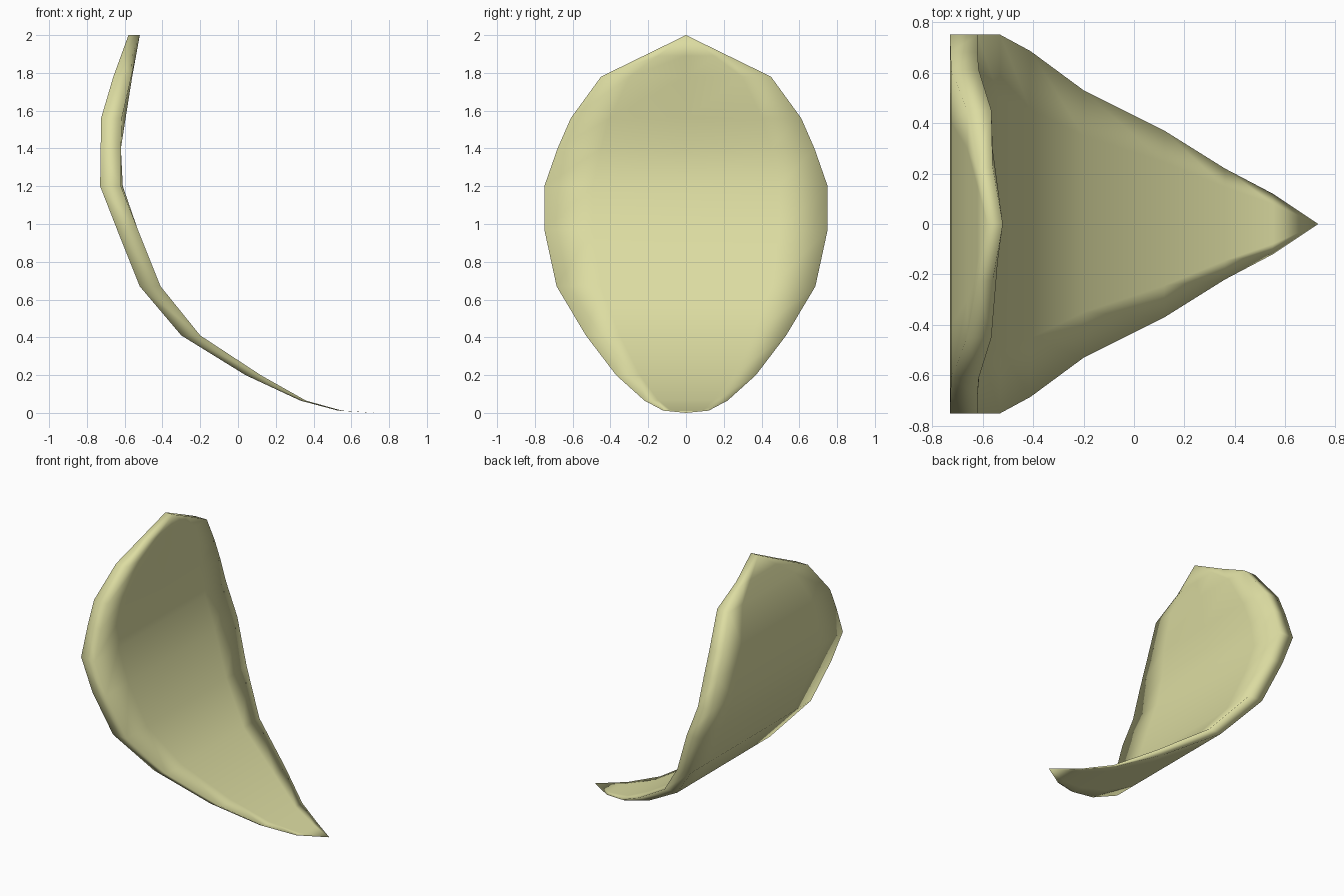
import bpy, bmesh

if "Cube" in bpy.data.objects:
    bpy.data.objects.remove(bpy.data.objects["Cube"])

# Rows from tip to peak: z, half width, inner x at centre, inner x at rim, outer x
ROWS = [
    (0.012, 0.12, 0.55, 0.55, 0.53),
    (0.065, 0.22, 0.36, 0.36, 0.33),
    (0.20, 0.37, 0.12, 0.12, 0.04),
    (0.41, 0.53, -0.20, -0.20, -0.30),
    (0.67, 0.685, -0.41, -0.41, -0.52),
    (0.97, 0.75, -0.53, -0.53, -0.64),
    (1.20, 0.75, -0.61, -0.62, -0.73),
    (1.40, 0.68, -0.62, -0.62, -0.727),
    (1.56, 0.61, -0.595, -0.615, -0.725),
    (1.78, 0.45, -0.56, -0.565, -0.66),
    (1.89, 0.225, -0.54, -0.56, -0.62),
]
COLS = [-1, -0.66, 0, 0.66, 1]

bm = bmesh.new()
tip = bm.verts.new((0.73, 0, 0))
peak_in = bm.verts.new((-0.52, 0, 2))
peak_out = bm.verts.new((-0.58, 0, 2))

# Inner and outer skins
inner, outer = [], []
for z, w, xc, xr, xo in ROWS:
    inner.append([bm.verts.new((xr if abs(c) == 1 else xc, c * w, z)) for c in COLS])
    outer.append([bm.verts.new((xo, c * w, z)) for c in COLS])
for skin, peak in ((inner, peak_in), (outer, peak_out)):
    for a, b in zip(skin, skin[1:]):
        for i in range(4):
            bm.faces.new((a[i], a[i + 1], b[i + 1], b[i]))
    for i in range(4):
        bm.faces.new((tip, skin[0][i], skin[0][i + 1]))
        bm.faces.new((peak, skin[-1][i], skin[-1][i + 1]))

# Rim joining the two skins
for s in (0, -1):
    bm.faces.new((tip, inner[0][s], outer[0][s]))
    for k in range(len(ROWS) - 1):
        bm.faces.new((inner[k][s], inner[k + 1][s], outer[k + 1][s], outer[k][s]))
    bm.faces.new((inner[-1][s], peak_in, peak_out, outer[-1][s]))

bmesh.ops.recalc_face_normals(bm, faces=bm.faces)
for f in bm.faces:
    f.smooth = True
mesh = bpy.data.meshes.new("petal")
bm.to_mesh(mesh)
bm.free()
petal = bpy.data.objects.new("petal", mesh)
bpy.context.collection.objects.link(petal)

mat = bpy.data.materials.new("pale_yellow_green")
mat.diffuse_color = (0.72, 0.72, 0.36, 1)
mat.use_nodes = True
mat.node_tree.nodes["Principled BSDF"].inputs["Base Color"].default_value = mat.diffuse_color
mesh.materials.append(mat)
